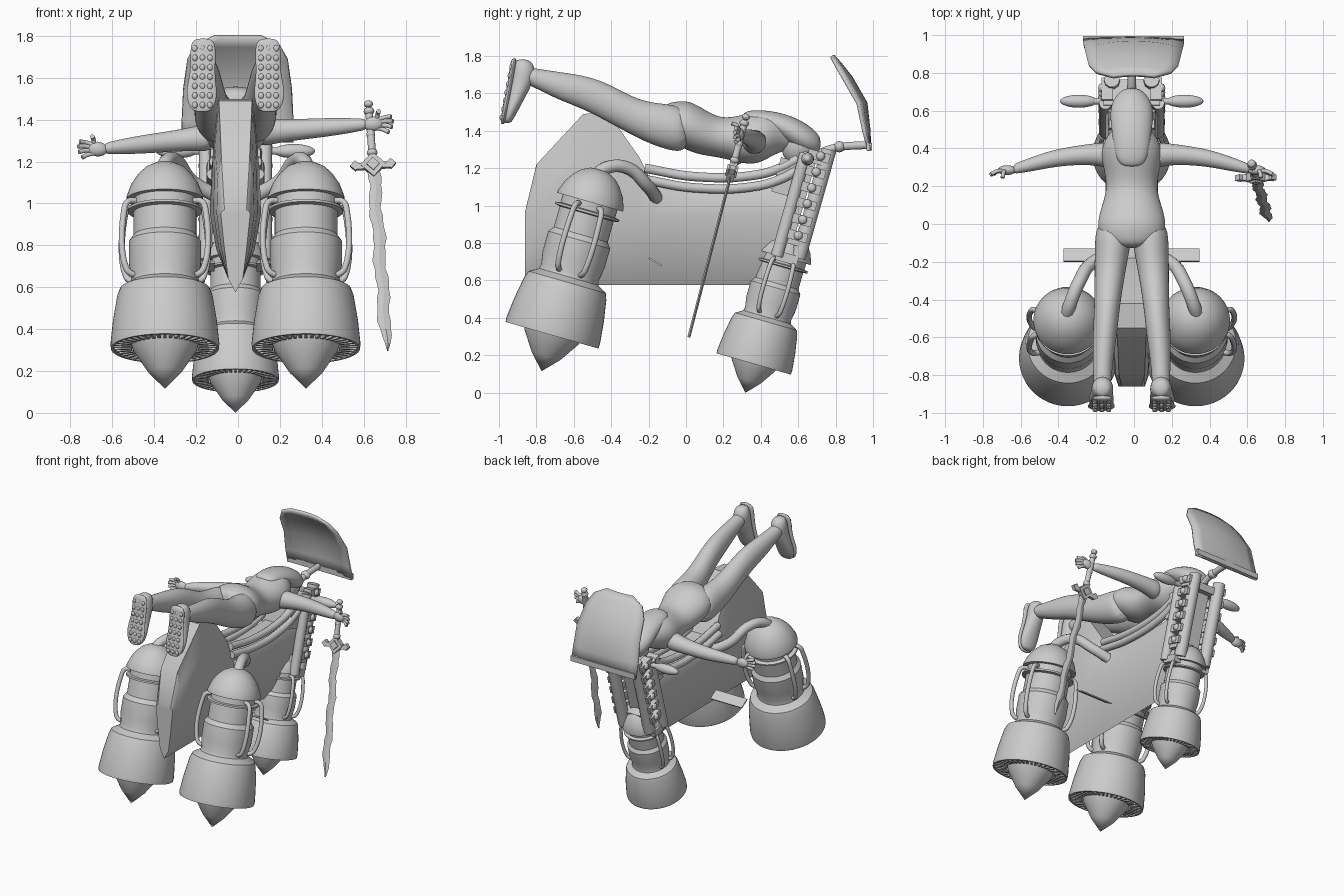
import bpy, bmesh, math
from math import sin, cos, pi, radians
from mathutils import Matrix, Vector

if "Cube" in bpy.data.objects:
    bpy.data.objects.remove(bpy.data.objects["Cube"])

grey = bpy.data.materials.new("light grey")
grey.use_nodes = True
tone = (0.6, 0.6, 0.6, 1)
grey.diffuse_color = tone
grey.node_tree.nodes["Principled BSDF"].inputs["Base Color"].default_value = tone
CENTRE = -0.012   # the machine's mid line


def finish(name, mesh, smooth=2, angle=40):
    ob = bpy.data.objects.new(name, mesh)
    bpy.context.collection.objects.link(ob)
    mesh.materials.clear()
    mesh.materials.append(grey)
    ob.location.x += CENTRE
    bpy.ops.object.select_all(action="DESELECT")
    ob.select_set(True)
    bpy.context.view_layer.objects.active = ob
    bpy.ops.object.shade_smooth_by_angle(angle=radians(angle))
    if smooth:
        ob.modifiers.new("round", "SUBSURF").levels = smooth
        ob.modifiers["round"].render_levels = smooth
    return ob


def from_bmesh(name, bm, smooth=0, angle=40):
    bmesh.ops.recalc_face_normals(bm, faces=bm.faces)
    mesh = bpy.data.meshes.new(name)
    bm.to_mesh(mesh)
    bm.free()
    return finish(name, mesh, smooth, angle)


def bridge(bm, rings):
    n = len(rings[0])
    for a, b in zip(rings, rings[1:]):
        for i in range(n):
            bm.faces.new((a[i], a[(i + 1) % n], b[(i + 1) % n], b[i]))
    bm.faces.new(rings[0][::-1])
    bm.faces.new(rings[-1])


def loft(name, axis, sections, n=12, smooth=2):
    """Elliptical rings (x, y, z, a, b) along one axis."""
    bm = bmesh.new()
    rings = []
    for x, y, z, a, b in sections:
        ring = []
        for i in range(n):
            c, s = a * cos(2 * pi * i / n), b * sin(2 * pi * i / n)
            off = {"x": (0, c, s), "y": (c, 0, s), "z": (c, s, 0)}[axis]
            ring.append(bm.verts.new(Vector((x, y, z)) + Vector(off)))
        rings.append(ring)
    bridge(bm, rings)
    return from_bmesh(name, bm, smooth, 80)


def tube(name, points, radius, matrix=Matrix(), curved=True):
    cu = bpy.data.curves.new(name, "CURVE")
    cu.dimensions = "3D"
    cu.bevel_depth, cu.bevel_resolution, cu.use_fill_caps = radius, 3, True
    cu.resolution_u = 6
    sp = cu.splines.new("BEZIER" if curved else "POLY")
    pts = sp.bezier_points if curved else sp.points
    pts.add(len(points) - 1)
    for p, co in zip(pts, points):
        v = matrix @ Vector(co)
        if curved:
            p.co = v
            p.handle_left_type = p.handle_right_type = "AUTO"
        else:
            p.co = (*v, 1)
    tmp = bpy.data.objects.new(name, cu)
    mesh = bpy.data.meshes.new_from_object(tmp)
    bpy.data.objects.remove(tmp)
    return finish(name, mesh, 0, 50)


def place(loc, rot=(0, 0, 0), size=(1, 1, 1)):
    r = Matrix.Rotation(rot[2], 4, "Z") @ Matrix.Rotation(rot[1], 4, "Y") @ Matrix.Rotation(rot[0], 4, "X")
    return Matrix.Translation(loc) @ r @ Matrix.Diagonal((*size, 1))


def boxes(name, matrices):
    bm = bmesh.new()
    for m in matrices:
        bmesh.ops.create_cube(bm, size=1, matrix=m)
    return from_bmesh(name, bm)


def balls(name, matrices, u=20, v=12):
    bm = bmesh.new()
    for m in matrices:
        bmesh.ops.create_uvsphere(bm, u_segments=u, v_segments=v, radius=1, matrix=m)
    return from_bmesh(name, bm, 0, 60)


# Jet engines: lathe profile as (radius, height above the nose tip)
LEAN = radians(-16)
PROFILE = [(0, 0), (.08, .085), (.15, .19), (.165, .235), (.24, .235), (.245, .2), (.258, .2),
           (.26, .225), (.248, .34), (.228, .46), (.215, .495), (.165, .525), (.16, .55),
           (.172, .62), (.172, .73), (.15, .76), (.15, .875), (.178, .88), (.178, .892), (.152, .897),
           (.152, .94), (.183, .94), (.183, .955), (.16, 1.015), (.13, 1.06), (.095, 1.095), (.05, 1.118), (0, 1.126)]


def engine(name, tip, scale):
    m = place(tip, (LEAN, 0, 0), (scale,) * 3)
    bm = bmesh.new()
    verts = [bm.verts.new((r, 0, z)) for r, z in PROFILE]
    edges = [bm.edges.new(p) for p in zip(verts, verts[1:])]
    bmesh.ops.spin(bm, geom=verts + edges, cent=(0, 0, 0), axis=(0, 0, 1), angle=2 * pi, steps=48)
    bmesh.ops.remove_doubles(bm, verts=bm.verts, dist=1e-4)
    bm.transform(m)
    from_bmesh(name, bm, 0, 32)
    steps = [2 * pi * i / 40 for i in range(40)]
    boxes(name + "_fan_blades", [m @ place((.208 * cos(a), .208 * sin(a), .222), (0, 0, a), (.08, .014, .036))
                                 for a in steps])
    for side in (0, pi):
        for turn in (-.38, .38):
            a = side + turn
            path = [(r * cos(a), r * sin(a), z) for r, z in
                    ((.14, .92), (.19, .91), (.21, .86), (.2, .58), (.175, .555), (.14, .55))]
            tube(name + "_side_rod", path, .015 * scale, m)


engine("front_engine", (0, .318, 0), .8)
for s, word in ((-1, "right"), (1, "left")):
    engine(word + "_rear_engine", (s * .337, -.772, .115), 1)
    tube(word + "_exhaust_pipe", [(s * x, y, z) for x, y, z in
         ((.35, -.5, 1.15), (.325, -.42, 1.205), (.28, -.31, 1.2), (.215, -.21, 1.11), (.08, -.15, 1.03))], .035)
    # Seat rails
    for x, dz in ((.1, 0), (.112, -.06)):
        tube(word + "_seat_rail", [(s * x, y, z + dz) for y, z in
             ((-.22, 1.2), (.05, 1.155), (.38, 1.165), (.5, 1.2), (.6, 1.25))], .026)
    # Fork legs with rungs and a row of bolts on the outside
    tube(word + "_fork_tube", [(s * .105, .6, .72), (s * .105, .765, 1.3)], .042, curved=False)
    tube(word + "_fork_rear_tube", [(s * .14, .485, .73), (s * .14, .64, 1.28)], .034, curved=False)
    grid = [(.59 + .024 * i, .84 + .085 * i) for i in range(6)]
    boxes(word + "_fork_rungs", [place((s * .13, y, z), (LEAN, 0, 0), (.06, .12, .05)) for y, z in grid])
    balls(word + "_fork_bolts", [place((s * .16, y + .01, z), (0, 0, 0), (.018, .024, .024)) for y, z in grid], 12, 8)
    balls(word + "_handle_grip", [place((s * .28, .65, 1.25), (0, 0, 0), (.1, .034, .034))])
    boxes(word + "_name_plate", [place((s * .23, -.165, .7), (-.55, 0, 0), (.26, .078, .009))])

tube("handlebar", [(-.3, .65, 1.25), (.3, .65, 1.25)], .018, curved=False)
boxes("fork_yokes", [place((0, y, z), (LEAN, 0, 0), (.3, d, .05)) for y, z, d in
                     ((.69, 1.25, .14), (.56, .82, .13), (.54, .72, .12))])
boxes("steering_column", [place((0, .6, 1.03), (LEAN, 0, 0), (.14, .07, .45))])
boxes("front_tank", [place((0, .545, 1.15), (LEAN, 0, 0), (.24, .13, .19))])

# Keel-shaped body: (y, top height, half width, forward lean)
bm = bmesh.new()
rings = []
for y, top, w, lean in ((-.86, .97, .07, 0), (-.8, 1.22, .09, 0), (-.55, 1.49, .105, 0), (-.42, 1.5, .11, 0),
                        (-.25, 1.26, .122, 0), (-.18, 1.12, .122, 0), (.1, 1.08, .115, 0), (.46, 1.1, .11, .14)):
    half = [(.035, .64), (.75 * w, .78), (w, .95), (w * .95, .95 + (top - .95) * .6), (w * .75, top)]
    outline = [(0, .575)] + half + [(-x, z) for x, z in half[::-1]]
    rings.append([bm.verts.new((x, y + lean * (z - .58) / .5, z)) for x, z in outline])
bridge(bm, rings)
from_bmesh("body", bm, 0, 34)

# Windscreen, set slightly to the left
bm = bmesh.new()
rows = []
for hw, y, z, bend in ((.268, .99, 1.295, 0), (.267, .987, 1.4, .025), (.26, .97, 1.55, .04),
                       (.24, .89, 1.69, .04), (.2, .835, 1.76, .025), (.11, .795, 1.805, .01)):
    rows.append([bm.verts.new((.01 + hw * u / 4, y - bend * (u / 4) ** 2, z)) for u in range(-4, 5)])
for a, b in zip(rows, rows[1:]):
    for i in range(8):
        bm.faces.new((a[i], a[i + 1], b[i + 1], b[i]))
screen = from_bmesh("windscreen", bm, 0, 60)
screen.modifiers.new("thickness", "SOLIDIFY").thickness = .02
boxes("windscreen_rim", [place((.01, .98, 1.315), (0, 0, 0), (.535, .03, .04))])
tube("windscreen_arm", [(0, .68, 1.27), (0, .8, 1.31), (0, .98, 1.325)], .022)
balls("windscreen_joint", [place((0, .82, 1.315), (0, 0, 0), (.035, .03, .03))])

# Rider lying face down, head to the front
loft("rider_torso", "y", [(0, -.13, 1.46, .1, .08), (0, -.06, 1.445, .18, .115), (0, .02, 1.425, .185, .14),
     (0, .1, 1.39, .16, .125), (0, .19, 1.36, .132, .105), (0, .29, 1.355, .15, .13),
     (0, .38, 1.36, .17, .145), (0, .46, 1.38, .14, .115), (0, .53, 1.38, .08, .085), (0, .58, 1.36, .06, .06)], 16)
balls("rider_head", [place((0, .61, 1.325), (-.5, 0, 0), (.085, .095, .11))])
loft("rider_hair", "y", [(0, .3, 1.475, .05, .02), (0, .35, 1.475, .09, .04), (0, .46, 1.45, .105, .06),
     (0, .56, 1.4, .12, .085), (0, .64, 1.36, .115, .085), (0, .7, 1.335, .07, .06), (0, .72, 1.33, .03, .03)])
for s, word in ((-1, "right"), (1, "left")):
    loft(word + "_leg", "y", [(s * .155, -.87, 1.7, .05, .045), (s * .155, -.8, 1.68, .05, .055),
         (s * .15, -.68, 1.64, .06, .078), (s * .14, -.56, 1.61, .068, .092), (s * .13, -.43, 1.56, .07, .108),
         (s * .115, -.25, 1.455, .085, .105), (s * .1, -.1, 1.42, .1, .13), (s * .09, .02, 1.4, .1, .125)])
    loft(word + "_shoe", "z", [(s * .155, -.875, 1.785, .035, .035), (s * .155, -.865, 1.74, .06, .065),
         (s * .155, -.875, 1.67, .06, .065), (s * .16, -.905, 1.59, .063, .053), (s * .162, -.932, 1.52, .072, .042),
         (s * .16, -.95, 1.46, .06, .028), (s * .16, -.955, 1.44, .03, .015)])
    loft(word + "_sole", "z", [(s * .155, -.918, 1.79, .045, .014), (s * .155, -.925, 1.75, .065, .017),
         (s * .155, -.938, 1.66, .06, .015), (s * .16, -.952, 1.59, .066, .016), (s * .162, -.966, 1.52, .08, .017),
         (s * .16, -.977, 1.455, .06, .014), (s * .16, -.98, 1.435, .03, .01)])
    balls(word + "_sole_treads", [place((s * .158 + .036 * i, -.936 - .19 * (1.74 - z), z), (0, 0, 0), (.014, .009, .016))
                                  for z in [1.74 - .045 * k for k in range(7)] for i in (-1, 0, 1)], 10, 6)
    # Arms: the right one droops, the left one rises to the sword
    rise = .05 if s > 0 else -.07
    reach = [(.1, .36, .075), (.18, .37, .062), (.28, .365, .053), (.4, .35, .048), (.5, .325, .042),
             (.59, .3, .032), (.63, .29, .026)]
    loft(word + "_arm", "x", [(s * x, y, 1.33 + rise * x / .65, r, r) for x, y, r in reach])
    zh, xh = 1.33 + rise, s * .66
    balls(word + "_palm", [place((xh, .285, zh), (0, s * -.1, 0), (.05, .026, .035))], 16, 10)
    for dx, dy, dz in ((.105, -.015, .035), (.115, -.02, .012), (.11, -.02, -.014), (.09, -.015, -.04), (.03, -.035, .06)):
        root = Vector((xh + s * .015, .28, zh + dz * .5))
        end = Vector((xh + s * dx * .8, .28 + dy, zh + dz))
        tube(word + "_finger", [root, (root + end) / 2 + Vector((0, .008, .004)), end], .011)

# Sword with a ragged blade, hanging from the left hand
sword = Matrix.Translation((.657, .245, 1.185)) @ Matrix.Rotation(radians(-14.5), 4, "X") @ Matrix.Rotation(radians(-4.2), 4, "Y")
tube("sword_grip", [(0, 0, 0), (0, 0, .28)], .019, sword, False)
balls("sword_knobs", [sword @ place((0, 0, z), (0, 0, 0), (r, r, r * .8)) for z, r in
                      ((.3, .022), (.265, .026), (.15, .022), (.06, .026))], 14, 8)
boxes("sword_guard", [sword @ place((0, 0, 0), (0, pi / 4, 0), (.085, .04, .085)),
                      sword @ place((0, 0, -.005), (0, 0, 0), (.17, .03, .03)),
                      sword @ place((0, 0, 0), (0, pi / 4, 0), (.045, .06, .045))]
      + [sword @ place((d * .085, 0, 0), (0, pi / 4, 0), (.035, .03, .035)) for d in (-1, 1)])
bm = bmesh.new()
rings = []
for i in range(25):
    z, drift = -.03 - .0371 * i, .006 * sin(i * .9)
    w = (.029 + .004 * sin(i * 2.3)) if i < 22 else .03 * (24.3 - i) / 3
    spots = ((-w, 0), (0, -.008), (w, 0), (0, .008))
    rings.append([bm.verts.new(sword @ Vector((x + drift, y, z))) for x, y in spots])
bridge(bm, rings)
from_bmesh("sword_blade", bm, 0, 20)
